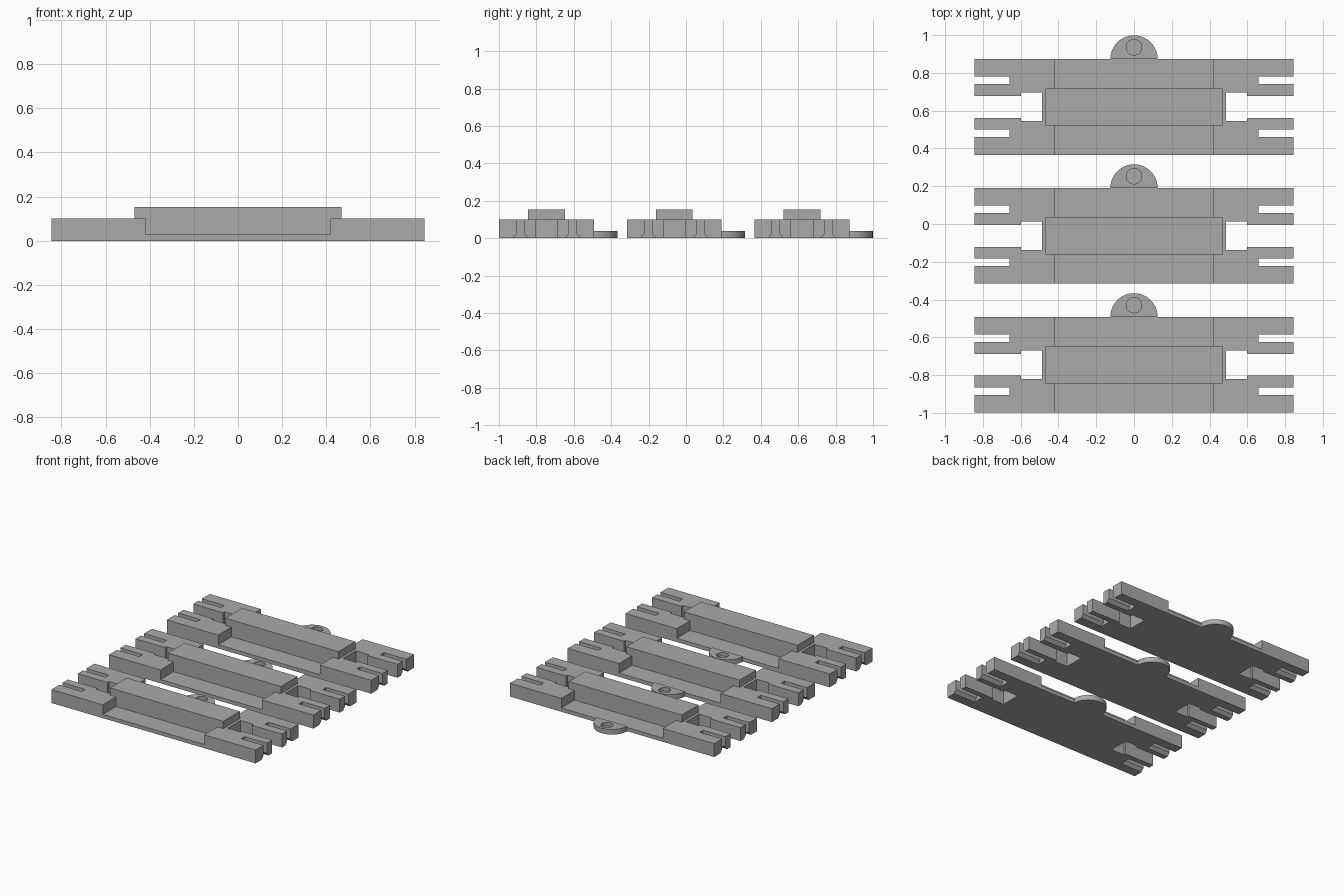
import bpy, bmesh, math

if "Cube" in bpy.data.objects:
    bpy.data.objects.remove(bpy.data.objects["Cube"])

PITCH = 0.6825       # spacing of the three identical units
HALF_X, HALF_Y = 0.845, 0.2535
BASE_H, FLOOR_H, BAR_TOP = 0.10, 0.028, 0.154

grey = bpy.data.materials.new("mid grey")
grey.diffuse_color = (0.4, 0.4, 0.4, 1)
grey.use_nodes = True
grey.node_tree.nodes["Principled BSDF"].inputs["Base Color"].default_value = grey.diffuse_color


def prism(name, profile, axis, lo, hi):
    """Extrude a closed 2D profile along x (profile = y,z) or z (profile = x,y)."""
    bm = bmesh.new()
    place = (lambda a, b: (lo, a, b)) if axis == 'x' else (lambda a, b: (a, b, lo))
    face = bm.faces.new([bm.verts.new(place(a, b)) for a, b in profile])
    ext = bmesh.ops.extrude_face_region(bm, geom=[face])
    move = (hi - lo, 0, 0) if axis == 'x' else (0, 0, hi - lo)
    bmesh.ops.translate(bm, vec=move,
                        verts=[v for v in ext['geom'] if isinstance(v, bmesh.types.BMVert)])
    bmesh.ops.recalc_face_normals(bm, faces=bm.faces)
    mesh = bpy.data.meshes.new(name)
    bm.to_mesh(mesh)
    bm.free()
    mesh.materials.append(grey)
    ob = bpy.data.objects.new(name, mesh)
    bpy.context.collection.objects.link(ob)
    return ob


def box(name, x0, x1, y0, y1, z0, z1):
    return prism(name, [(x0, y0), (x1, y0), (x1, y1), (x0, y1)], 'z', z0, z1)


def cut(target, cutters):
    bpy.context.view_layer.objects.active = target
    for c in cutters:
        mod = target.modifiers.new("cut", 'BOOLEAN')
        mod.operation, mod.solver, mod.object = 'DIFFERENCE', 'EXACT', c
        bpy.ops.object.modifier_apply(modifier=mod.name)
        bpy.data.objects.remove(c)


# base plate with fingered ends
base = box("base_plate", -HALF_X, HALF_X, -HALF_Y, HALF_Y, 0, BASE_H)
cutters = []
for s in (-1, 1):
    # shallow channel beside the raised bar
    y0, y1 = sorted((s * 0.0985, s * 0.4))
    cutters.append(box("channel_cutter", -0.42, 0.42, y0, y1, FLOOR_H, 0.3))
    # end opening: wide pocket, narrower mouth
    x0, x1 = sorted((s * 0.488, s * 0.598))
    cutters.append(box("pocket_cutter", x0, x1, -0.0755, 0.0755, -0.1, 0.3))
    x0, x1 = sorted((s * 0.57, s * 1.0))
    cutters.append(box("mouth_cutter", x0, x1, -0.058, 0.058, -0.1, 0.3))
    # narrow slots flaring at the underside
    x0, x1 = sorted((s * 0.66, s * 1.0))
    for c in (-0.14, 0.14):
        w, f = 0.02, 0.042
        prof = [(c - f, -0.001), (c + f, -0.001), (c + w, 0.024),
                (c + w, 0.3), (c - w, 0.3), (c - w, 0.024)]
        cutters.append(prism("slot_cutter", prof, 'x', x0, x1))
cut(base, cutters)

# raised central bar
bar = box("centre_bar", -0.468, 0.468, -0.0985, 0.0985, BASE_H, BAR_TOP)

# half-round tab with a blind round hole
arc = [(0.125 * math.cos(math.pi * i / 32), HALF_Y + 0.125 * math.sin(math.pi * i / 32))
       for i in range(33)]
tab = prism("round_tab", arc, 'z', 0, 0.038)
hole = [(0.041 * math.cos(math.tau * i / 32), HALF_Y + 0.062 + 0.041 * math.sin(math.tau * i / 32))
        for i in range(32)]
cut(tab, [prism("hole_cutter", hole, 'z', 0.012, 0.1)])
bpy.ops.object.select_all(action='DESELECT')
tab.select_set(True)
bpy.context.view_layer.objects.active = tab
bpy.ops.object.shade_smooth_by_angle(angle=math.radians(30))

# repeat the unit three times along y
for part in (base, bar, tab):
    for k in (-1, 0, 1):
        ob = part if k == -1 else part.copy()
        if k != -1:
            bpy.context.collection.objects.link(ob)
        ob.location.y = -0.0625 + k * PITCH
